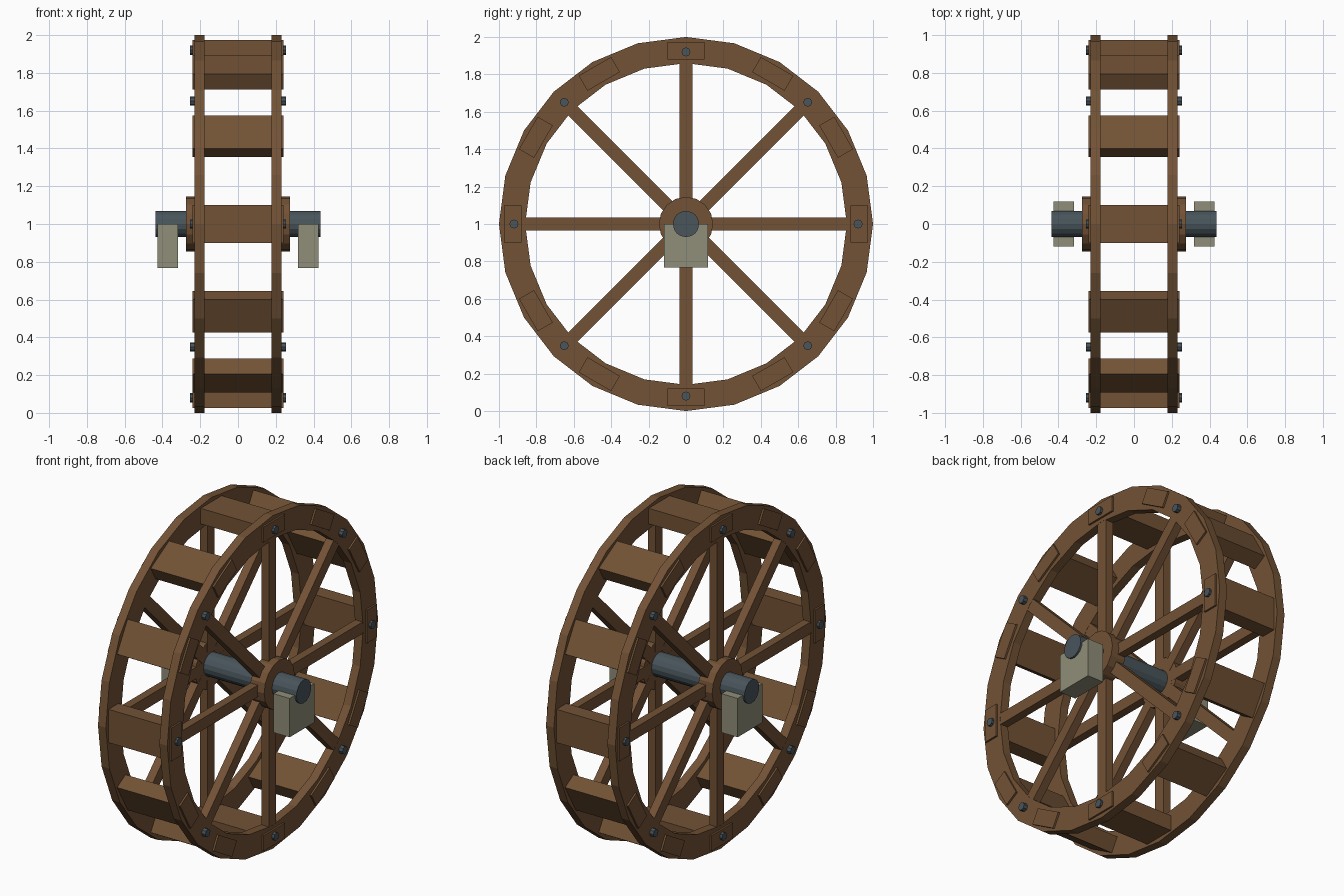
import bpy, bmesh
from math import pi, sin, cos
from mathutils import Matrix, Vector

if "Cube" in bpy.data.objects:
    bpy.data.objects.remove(bpy.data.objects["Cube"])

CENTRE = Vector((0, 0, 1))


def material(name, rgb):
    m = bpy.data.materials.new(name)
    m.diffuse_color = (*rgb, 1)
    m.use_nodes = True
    m.node_tree.nodes["Principled BSDF"].inputs["Base Color"].default_value = m.diffuse_color
    return m


WOOD = material("wood", (0.17, 0.085, 0.036))
IRON = material("iron", (0.065, 0.09, 0.105))
STONE = material("stone", (0.28, 0.27, 0.19))


def finish(bm, name, mat):
    bmesh.ops.recalc_face_normals(bm, faces=bm.faces)
    me = bpy.data.meshes.new(name)
    bm.to_mesh(me)
    bm.free()
    me.materials.append(mat)
    ob = bpy.data.objects.new(name, me)
    bpy.context.collection.objects.link(ob)
    return ob


def turn(angle):
    # rotation about the wheel axle
    return Matrix.Translation(CENTRE) @ Matrix.Rotation(angle, 4, 'X')


def box(name, size, loc, mat, angle=0.0):
    # box placed relative to the wheel centre, then turned about the axle
    bm = bmesh.new()
    bmesh.ops.create_cube(bm, size=1, matrix=turn(angle) @ Matrix.Translation(loc)
                          @ Matrix.Diagonal((*size, 1)))
    return finish(bm, name, mat)


def cylinder(name, radius, x0, x1, sides, mat, radial=0.0, angle=0.0):
    # cylinder lying along x
    bm = bmesh.new()
    m = (turn(angle) @ Matrix.Translation(((x0 + x1) / 2, 0, radial))
         @ Matrix.Rotation(pi / 2, 4, 'Y'))
    bmesh.ops.create_cone(bm, cap_ends=True, segments=sides, radius1=radius,
                          radius2=radius, depth=abs(x1 - x0), matrix=m)
    return finish(bm, name, mat)


def ring(name, x0, x1, inner, outer, sides, mat):
    bm = bmesh.new()
    loops = []
    for i in range(sides):
        a = 2 * pi * i / sides
        loops.append([bm.verts.new(CENTRE + Vector((x, r * sin(a), r * cos(a))))
                      for x, r in ((x0, inner), (x0, outer), (x1, outer), (x1, inner))])
    for i in range(sides):
        a, b = loops[i], loops[(i + 1) % sides]
        for j in range(4):
            k = (j + 1) % 4
            bm.faces.new((a[j], a[k], b[k], b[j]))
    return finish(bm, name, mat)


# axle
cylinder("axle", 0.07, -0.437, 0.437, 16, IRON)

for s, side in ((1, "right"), (-1, "left")):
    # rim and hub
    ring(f"rim_{side}", s * 0.178, s * 0.23, 0.86, 1.0, 24, WOOD)
    cylinder(f"hub_{side}", 0.145, s * 0.18, s * 0.275, 16, WOOD)
    # bearing block
    box(f"bearing_block_{side}", (0.108, 0.236, 0.233), (s * 0.372, 0, -0.1165), STONE)
    # spokes and their bolts
    for i in range(8):
        a = i * pi / 4
        box(f"spoke_{side}_{i}", (0.05, 0.07, 0.81), (s * 0.204, 0, 0.475), WOOD, a)
        cylinder(f"bolt_{side}_{i}", 0.024, s * 0.22, s * 0.255, 8, IRON, 0.92, a)

# paddles running across both rims
for i in range(12):
    box(f"paddle_{i}", (0.482, 0.2, 0.093), (0, 0, 0.927), WOOD, i * pi / 6)
